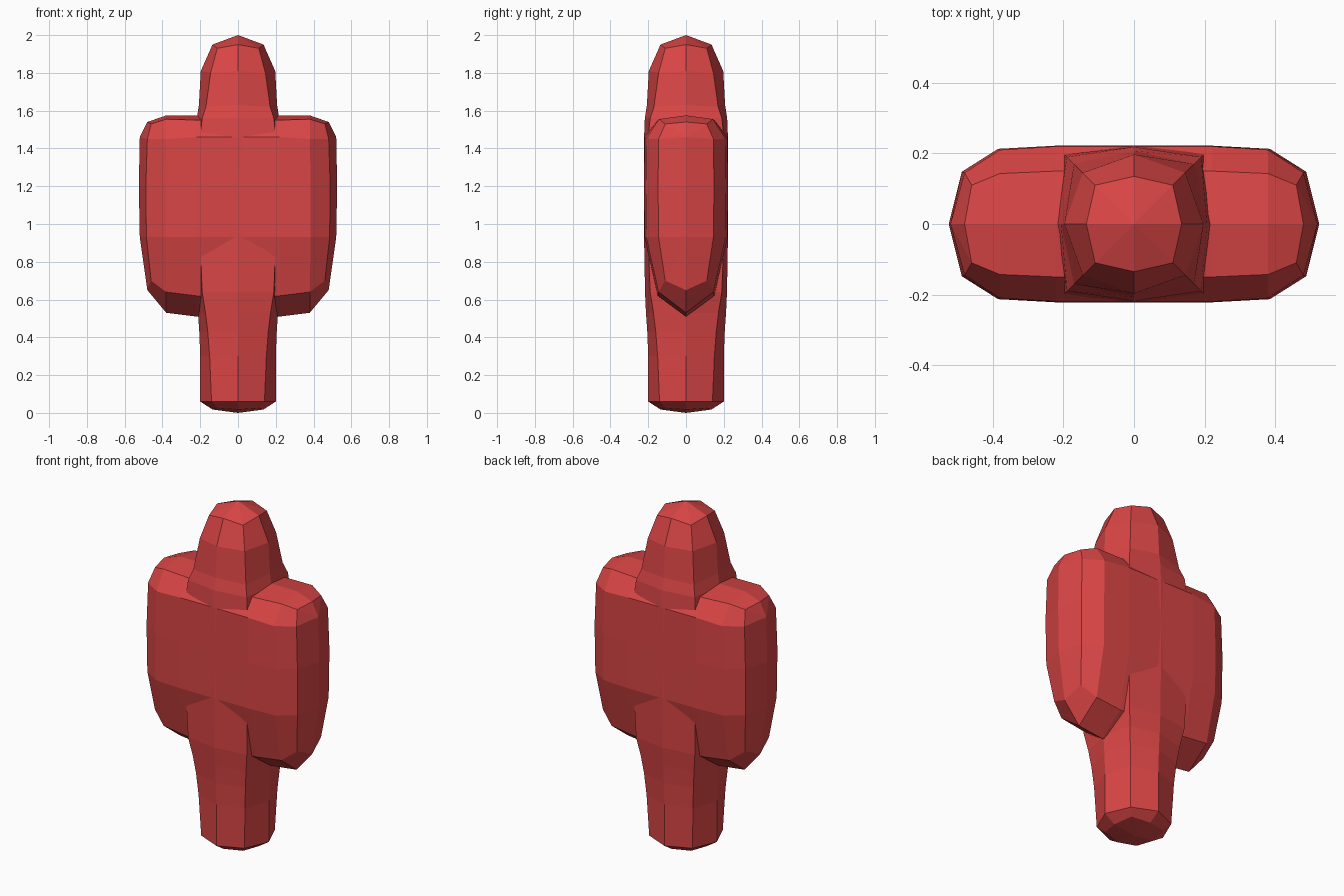
import bpy, bmesh

if "Cube" in bpy.data.objects:
    bpy.data.objects.remove(bpy.data.objects["Cube"])

red = bpy.data.materials.new("red")
red.diffuse_color = (0.70, 0.06, 0.06, 1)
red.use_nodes = True
red.node_tree.nodes["Principled BSDF"].inputs["Base Color"].default_value = red.diffuse_color


def loft(name, rings):
    """Skin a list of equal closed rings; collapsed points are merged."""
    bm = bmesh.new()
    loops = [[bm.verts.new(p) for p in ring] for ring in rings]
    n = len(loops[0])
    for a, b in zip(loops, loops[1:]):
        for i in range(n):
            j = (i + 1) % n
            bm.faces.new((a[i], a[j], b[j], b[i]))
    bmesh.ops.remove_doubles(bm, verts=bm.verts, dist=0.0005)
    bmesh.ops.dissolve_degenerate(bm, edges=bm.edges, dist=0.0005)
    bmesh.ops.recalc_face_normals(bm, faces=bm.faces)
    mesh = bpy.data.meshes.new(name)
    bm.to_mesh(mesh)
    bm.free()
    mesh.materials.append(red)
    obj = bpy.data.objects.new(name, mesh)
    bpy.context.collection.objects.link(obj)
    return obj


# Torso slab: half sections (x, y, z) from top to bottom, mirrored in y then x
inner = [(0.22, 0, 1.575), (0.22, 0.15, 1.55), (0.22, 0.22, 1.46), (0.22, 0.222, 1.2),
         (0.22, 0.22, 0.93), (0.22, 0.15, 0.62), (0.22, 0, 0.51)]
shoulder = [(0.38, 0, 1.575), (0.38, 0.143, 1.555), (0.38, 0.21, 1.45), (0.385, 0.213, 1.2),
            (0.385, 0.21, 0.93), (0.38, 0.145, 0.64), (0.38, 0, 0.53)]
side = [(0.48, 0, 1.54), (0.46, 0.11, 1.53), (0.48, 0.145, 1.45), (0.488, 0.148, 1.2),
        (0.485, 0.145, 0.93), (0.46, 0.11, 0.70), (0.48, 0, 0.65)]
edge = [(0.52, 0, 1.46)] * 3 + [(0.525, 0, 1.2)] + [(0.52, 0, 0.93)] * 3


def full(half, sx):
    ring = half + [(x, -y, z) for x, y, z in half[-2:0:-1]]
    return [(sx * x, y, z) for x, y, z in ring]


stations = [inner, shoulder, side, edge]
torso = loft("torso", [full(s, -1) for s in reversed(stations)] + [full(s, 1) for s in stations])

# Head and legs column: z, axis radius, diagonal offset, diagonal z shift
column = [(0.0, 0, 0, 0), (0.018, 0.135, 0.11, 0.008), (0.06, 0.20, 0.14, 0),
          (0.30, 0.20, 0.15, 0), (0.43, 0.205, 0.16, 0), (0.53, 0.212, 0.172, 0),
          (0.64, 0.217, 0.19, 0), (0.93, 0.222, 0.20, 0), (1.46, 0.222, 0.20, 0),
          (1.56, 0.218, 0.19, 0), (1.63, 0.207, 0.17, -0.01), (1.81, 0.197, 0.145, -0.01),
          (1.95, 0.135, 0.11, -0.02), (2.0, 0, 0, 0)]
rings = []
for z, r, d, dz in column:
    rings.append([(r, 0, z), (d, d, z + dz), (0, r, z), (-d, d, z + dz),
                  (-r, 0, z), (-d, -d, z + dz), (0, -r, z), (d, -d, z + dz)])
post = loft("head_and_legs", rings)

# Fuse both into one body
union = torso.modifiers.new("fuse", 'BOOLEAN')
union.operation = 'UNION'
union.solver = 'EXACT'
union.object = post
post.hide_render = True
torso.name = "body"
